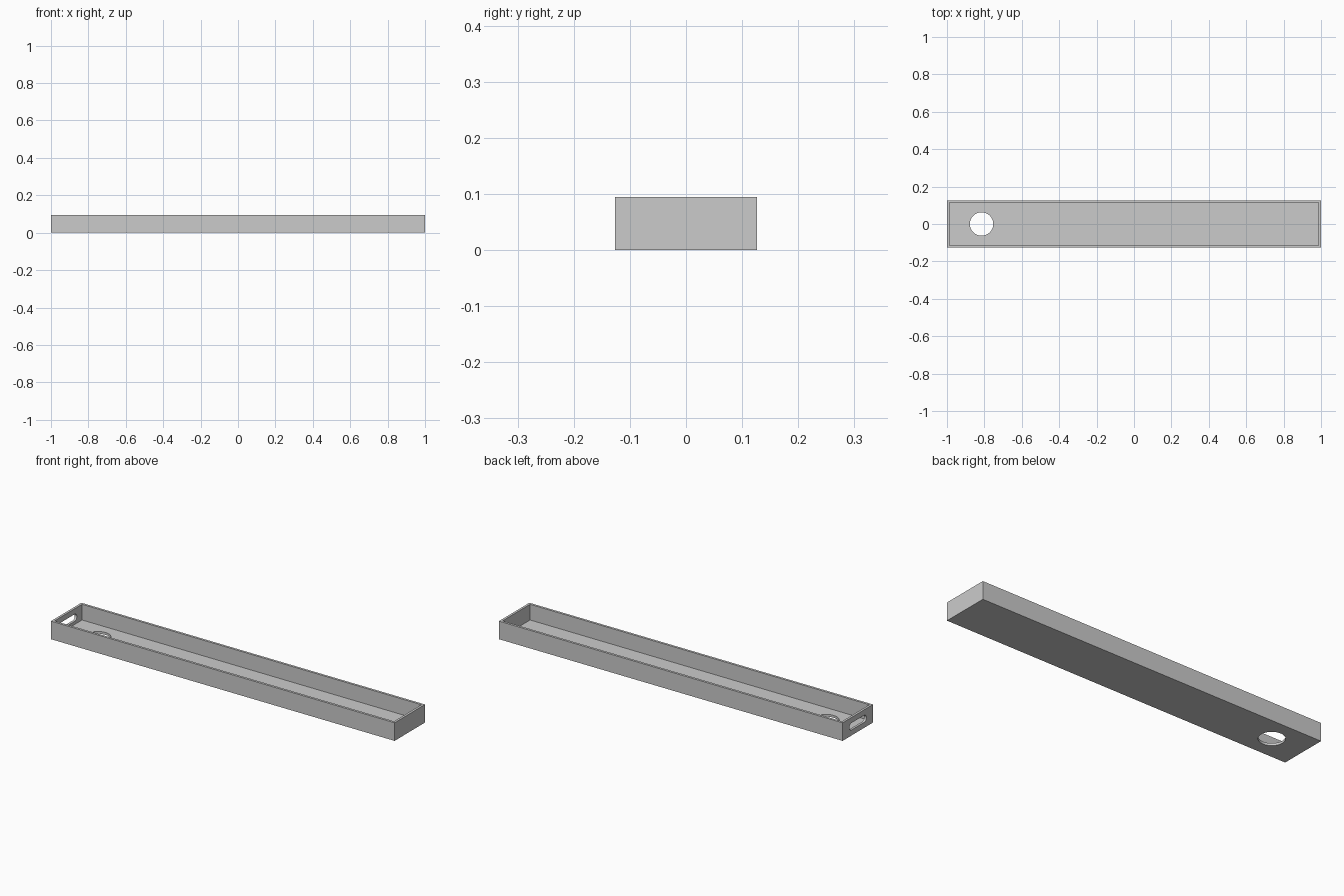
import bpy
import math

if "Cube" in bpy.data.objects:
    bpy.data.objects.remove(bpy.data.objects["Cube"])

L, W, H, T = 2.0, 0.253, 0.095, 0.0125   # length, width, height, wall thickness

grey = bpy.data.materials.new("plain grey")
grey.diffuse_color = (0.6, 0.6, 0.6, 1)
grey.use_nodes = True
grey.node_tree.nodes["Principled BSDF"].inputs["Base Color"].default_value = grey.diffuse_color


def box(name, size, loc):
    bpy.ops.mesh.primitive_cube_add(size=1, location=loc)
    ob = bpy.context.object
    ob.name = name
    ob.scale = size
    bpy.ops.object.transform_apply(location=False, rotation=False, scale=True)
    ob.data.materials.append(grey)
    return ob


def cylinder(name, radius, depth, loc, rot=(0, 0, 0)):
    bpy.ops.mesh.primitive_cylinder_add(vertices=48, radius=radius, depth=depth,
                                        location=loc, rotation=rot)
    ob = bpy.context.object
    ob.name = name
    ob.data.materials.append(grey)
    return ob


def cut(target, cutter):
    mod = target.modifiers.new(cutter.name, 'BOOLEAN')
    mod.operation = 'DIFFERENCE'
    mod.solver = 'EXACT'
    mod.object = cutter
    bpy.context.view_layer.objects.active = target
    bpy.ops.object.modifier_apply(modifier=mod.name)
    bpy.data.objects.remove(cutter)


# Open tray with thin walls and floor
tray = box("tray", (L, W, H), (0, 0, H / 2))
cut(tray, box("cavity", (L - 2 * T, W - 2 * T, H), (0, 0, H / 2 + T)))

# Round hole through the floor
cut(tray, cylinder("floor_hole", 0.0625, 0.05, (-0.815, 0, 0)))

# Rounded slot through the left end wall
slot_r, slot_half = 0.0185, 0.0525
cut(tray, box("slot_middle", (0.05, 2 * slot_half, 2 * slot_r), (-L / 2, 0, H / 2)))
for side in (-1, 1):
    cut(tray, cylinder("slot_end", slot_r, 0.05, (-L / 2, side * slot_half, H / 2),
                       (0, math.pi / 2, 0)))

# Smooth the hole walls, keep the edges sharp
bpy.ops.object.select_all(action='DESELECT')
tray.select_set(True)
bpy.context.view_layer.objects.active = tray
bpy.ops.object.shade_smooth_by_angle(angle=math.radians(30))
